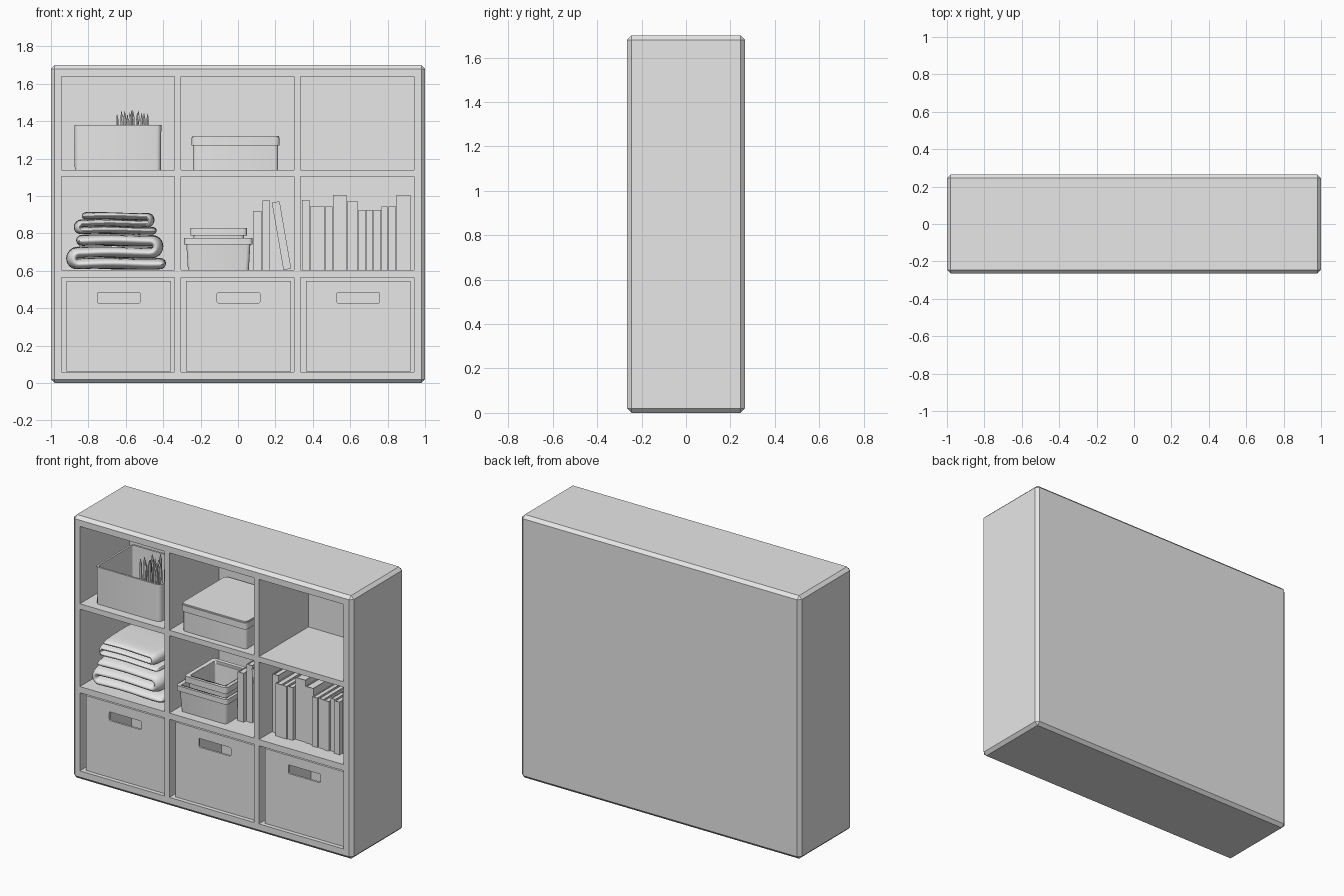
import bpy, bmesh, math, random
from mathutils import Vector, Matrix

random.seed(4)
if "Cube" in bpy.data.objects:
    bpy.data.objects.remove(bpy.data.objects["Cube"], do_unlink=True)

grey = bpy.data.materials.new("plain_grey")
grey.use_nodes = True
grey.diffuse_color = (0.8, 0.8, 0.8, 1)
for node in grey.node_tree.nodes:
    if node.type == 'BSDF_PRINCIPLED':
        node.inputs["Base Color"].default_value = (0.8, 0.8, 0.8, 1)


def add_box(bm, x, y, z):
    """Box between the given (low, high) pairs; returns its vertices."""
    verts = bmesh.ops.create_cube(bm, size=1)["verts"]
    for v in verts:
        v.co = Vector([(a + b) / 2 + c * (b - a) for (a, b), c in zip((x, y, z), v.co)])
    return verts


def finish(name, bm, smooth=False):
    bmesh.ops.recalc_face_normals(bm, faces=bm.faces)
    mesh = bpy.data.meshes.new(name)
    bm.to_mesh(mesh)
    bm.free()
    mesh.materials.append(grey)
    obj = bpy.data.objects.new(name, mesh)
    bpy.context.collection.objects.link(obj)
    bpy.ops.object.select_all(action='DESELECT')
    obj.select_set(True)
    bpy.context.view_layer.objects.active = obj
    if smooth:
        bpy.ops.object.shade_smooth_by_angle(angle=math.radians(35))
    return obj


def cut(obj, cutter):
    """Subtract the cutter and discard it."""
    mod = obj.modifiers.new("cut", 'BOOLEAN')
    mod.operation, mod.solver, mod.object = 'DIFFERENCE', 'EXACT', cutter
    bpy.context.view_layer.objects.active = obj
    bpy.ops.object.modifier_apply(modifier=mod.name)
    bpy.data.objects.remove(cutter, do_unlink=True)


def container(name, x, y, z, radius=0.02, wall=0, taper=1.0):
    """Box with rounded upright corners; hollow from the top when wall > 0."""
    bm = bmesh.new()
    verts = add_box(bm, x, y, z)
    mid = Vector((sum(x) / 2, sum(y) / 2))
    for v in verts:
        if v.co.z < sum(z) / 2:
            v.co.xy = mid + (v.co.xy - mid) * taper
    if radius:
        upright = [e for e in bm.edges if abs(e.verts[0].co.z - e.verts[1].co.z) > 0.001]
        bmesh.ops.bevel(bm, geom=upright, offset=radius, segments=3, profile=0.5, affect='EDGES')
    if wall:
        bm.faces.ensure_lookup_table()
        top = max(bm.faces, key=lambda f: f.calc_center_median().z)
        bmesh.ops.inset_region(bm, faces=[top], thickness=wall)
        floor = bmesh.ops.extrude_discrete_faces(bm, faces=[top])["faces"][0]
        for v in floor.verts:
            v.co.z -= z[1] - z[0] - wall
            v.co.xy = mid + (v.co.xy - mid) * taper
    return finish(name, bm, radius > 0)


def book(name, x0, x1, height, y0, base, tilt=0, depth=0.28):
    """Cover boards, spine and a recessed page block."""
    w, t = x1 - x0, 0.005
    bm = bmesh.new()
    add_box(bm, (0, w), (0, t), (0, height))
    add_box(bm, (0, t), (t, depth), (0, height))
    add_box(bm, (w - t, w), (t, depth), (0, height))
    add_box(bm, (t, w - t), (t, depth - t), (t, height - t))
    obj = finish(name, bm)
    obj.location = (x0, y0, base)
    obj.rotation_euler.y = math.radians(tilt)


def folded_cloth(name, runs, thick, y0, y1):
    """Zigzag ribbon; runs are (z, start x, end x), joined by half-round folds."""
    path = []
    for i, (z, xa, xb) in enumerate(runs):
        for k in range(17):
            path.append(Vector((xa + (xb - xa) * (1 - math.cos(math.pi * k / 16)) / 2, z)))
        if i + 1 < len(runs):
            r = (runs[i + 1][0] - z) / 2
            side = 1 if xb > xa else -1
            for k in range(1, 8):
                a = math.pi * k / 8
                path.append(Vector((xb + side * r * math.sin(a), z + r - r * math.cos(a))))
    n, rows = len(path), 17
    centre = sum(p.x for p in path) / n
    bm = bmesh.new()
    loops = []
    for j in range(rows):
        v = -math.cos(math.pi * j / (rows - 1))
        full = max(0.08, (1 - abs(v) ** 5) ** 0.5)
        near, far = [], []
        for i, p in enumerate(path):
            tan = (path[min(i + 1, n - 1)] - path[max(i - 1, 0)]).normalized()
            gap = min((p - path[0]).length, (p - path[-1]).length) / (thick / 2)
            cap = math.sqrt(max(0.01, 1 - (1 - min(1, gap)) ** 2))
            off = Vector((-tan.y, tan.x)) * thick / 2 * full * cap
            y = (y0 + y1) / 2 + v * (y1 - y0) / 2
            for side, q in ((near, p + off), (far, p - off)):
                x = centre + (q.x - centre) * (1 - 0.05 * v ** 4)
                sag = 0.003 * math.sin(14 * x + 7 * y)
                side.append(bm.verts.new((x, y, q.y + sag)))
        loops.append(near + far[::-1])
    size = 2 * n
    for a, b in zip(loops, loops[1:]):
        for i in range(size):
            k = (i + 1) % size
            bm.faces.new((a[i], a[k], b[k], b[i]))
    for loop in (loops[0], loops[-1]):
        for i in range(n - 1):
            bm.faces.new((loop[i], loop[i + 1], loop[size - 2 - i], loop[size - 1 - i]))
    finish(name, bm, True)


# Cabinet: chamfered block with nine compartments hollowed out
columns = [(-0.945, -0.34), (-0.305, 0.3), (0.335, 0.94)]
levels = [(0.06, 0.565), (0.605, 1.105), (1.14, 1.64)]
bm = bmesh.new()
add_box(bm, (-1, 1), (-0.265, 0.265), (0, 1.7))
bmesh.ops.bevel(bm, geom=bm.edges[:], offset=0.02, segments=1, affect='EDGES')
cabinet = finish("cabinet", bm)
bm = bmesh.new()
for cx in columns:
    for cz in levels:
        add_box(bm, cx, (-0.4, 0.24), cz)
cut(cabinet, finish("compartment_cutter", bm))

# Bottom row: open-topped drawers with hand slots
for i, (a, b) in enumerate(columns):
    mid = (a + b) / 2 + 0.005
    drawer = container(f"drawer_{i + 1}", (mid - 0.28, mid + 0.28), (-0.24, 0.22),
                       (0.061, 0.545), radius=0, wall=0.018)
    bm = bmesh.new()
    add_box(bm, (mid - 0.115, mid + 0.115), (-0.3, -0.15), (0.428, 0.484))
    ends = [e for e in bm.edges if abs(e.verts[0].co.y - e.verts[1].co.y) > 0.01]
    bmesh.ops.bevel(bm, geom=ends, offset=0.008, segments=2, profile=0.5, affect='EDGES')
    cut(drawer, finish("slot_cutter", bm))

# Top left: open bin holding pencils
container("pencil_bin", (-0.875, -0.41), (-0.21, 0.17), (1.14, 1.38),
          radius=0.025, wall=0.012, taper=0.99)
for i in range(16):
    bm = bmesh.new()
    length, r = random.uniform(0.24, 0.27), 0.008
    bmesh.ops.create_cone(bm, cap_ends=True, segments=6, radius1=r, radius2=r, depth=length,
                          matrix=Matrix.Translation((0, 0, length / 2)))
    bmesh.ops.create_cone(bm, cap_ends=True, segments=6, radius1=r, radius2=0.001, depth=0.035,
                          matrix=Matrix.Translation((0, 0, length + 0.0175)))
    pencil = finish(f"pencil_{i + 1}", bm)
    pencil.location = (-0.635 + 0.01 * i, random.uniform(-0.09, 0.03), 1.156)
    pencil.rotation_euler = (random.uniform(-0.1, 0.1), random.uniform(-0.06, 0.06), 0)

# Top middle: storage box with lid
container("lidded_box", (-0.24, 0.215), (-0.225, 0.215), (1.14, 1.275))
container("box_lid", (-0.248, 0.223), (-0.235, 0.225), (1.27, 1.312), radius=0.025)
container("lid_top", (-0.244, 0.219), (-0.231, 0.221), (1.31, 1.32), radius=0.025)

# Middle left: two folded blankets stacked
folded_cloth("lower_blanket", [(0.638, -0.385, -0.86), (0.698, -0.86, -0.46),
                               (0.762, -0.46, -0.865)], 0.058, -0.22, 0.15)
folded_cloth("upper_blanket", [(0.815, -0.435, -0.84), (0.853, -0.84, -0.485),
                               (0.892, -0.485, -0.835)], 0.038, -0.2, 0.13)

# Centre: two nested open tubs with rims
container("large_tub", (-0.278, 0.068), (-0.215, 0.145), (0.605, 0.773), wall=0.012, taper=0.94)
container("small_tub", (-0.24, 0.035), (-0.175, 0.105), (0.63, 0.828), wall=0.012, taper=0.92)


def rim(name, x, y, z, wall):
    """Rounded band left open through the middle."""
    band = container(name, x, y, z)
    cut(band, container("rim_cutter", (x[0] + wall, x[1] - wall), (y[0] + wall, y[1] - wall),
                        (z[0] - 0.1, z[1] + 0.1), radius=0.012))


rim("large_tub_rim", (-0.288, 0.077), (-0.225, 0.155), (0.742, 0.775), 0.022)
rim("small_tub_rim", (-0.255, 0.048), (-0.188, 0.118), (0.79, 0.83), 0.026)

# Centre: two upright books and one leaning
book("upright_book_1", 0.08, 0.125, 0.315, -0.12, 0.605)
book("upright_book_2", 0.13, 0.172, 0.37, -0.1, 0.605)
book("leaning_book", 0.243, 0.285, 0.365, -0.12, 0.605, tilt=-9.8)

# Middle right: row of books as (width, height)
row = [(0.04, 0.375), (0.042, 0.34), (0.036, 0.34), (0.038, 0.34), (0.072, 0.4), (0.058, 0.365),
       (0.038, 0.32), (0.038, 0.32), (0.04, 0.32), (0.036, 0.34), (0.04, 0.34), (0.074, 0.4)]
x = 0.342
for i, (w, h) in enumerate(row):
    book(f"row_book_{i + 1}", x, x + w, h, -0.15 + random.uniform(-0.02, 0.02), 0.605)
    x += w + 0.0025
